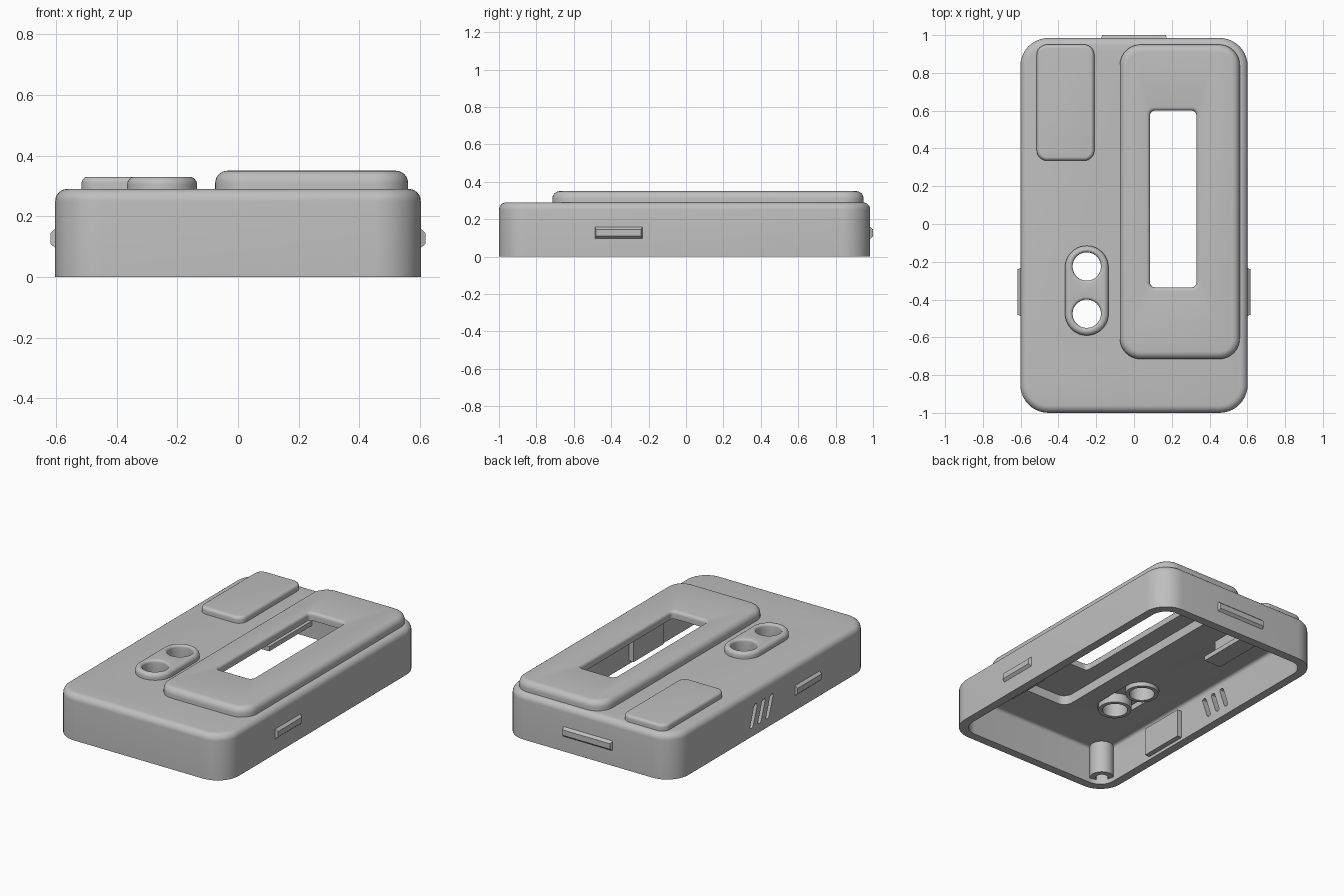
import bpy
import bmesh
import math
from mathutils import Vector

if "Cube" in bpy.data.objects:
    bpy.data.objects.remove(bpy.data.objects["Cube"], do_unlink=True)

grey = bpy.data.materials.new("light_grey_plastic")
grey.use_nodes = True
grey.diffuse_color = (0.52, 0.52, 0.52, 1)
grey.node_tree.nodes["Principled BSDF"].inputs["Base Color"].default_value = (0.52, 0.52, 0.52, 1)


def finish(name, bm):
    """Turn a bmesh into a named object with the plastic material."""
    bmesh.ops.remove_doubles(bm, verts=bm.verts, dist=1e-5)
    bmesh.ops.recalc_face_normals(bm, faces=bm.faces)
    mesh = bpy.data.meshes.new(name)
    bm.to_mesh(mesh)
    bm.free()
    mesh.materials.append(grey)
    obj = bpy.data.objects.new(name, mesh)
    bpy.context.collection.objects.link(obj)
    return obj


def rounded_prism(name, x0, x1, y0, y1, radius, levels, segs=10):
    """Stack rounded rectangles; each level is (inset, height)."""
    bm = bmesh.new()
    rings = []
    for inset, z in levels:
        ring = []
        r = max(radius - inset, 0.002)
        for k, (cx, cy) in enumerate(((x1, y1), (x0, y1), (x0, y0), (x1, y0))):
            sx = -1 if cx == x1 else 1
            sy = -1 if cy == y1 else 1
            for i in range(segs + 1):
                a = math.pi / 2 * (k + i / segs)
                ring.append(bm.verts.new((cx + sx * (inset + r) + r * math.cos(a),
                                          cy + sy * (inset + r) + r * math.sin(a), z)))
        rings.append(ring)
    for low, high in zip(rings, rings[1:]):
        for i in range(len(low)):
            j = (i + 1) % len(low)
            bm.faces.new((low[i], low[j], high[j], high[i]))
    bm.faces.new(rings[0])
    bm.faces.new(rings[-1])
    return finish(name, bm)


def fillet(bottom, top, f, steps=6):
    """Levels of a wall that ends in a rounded top edge."""
    arc = [math.pi / 2 * i / steps for i in range(steps + 1)]
    return [(0, bottom)] + [(f * (1 - math.cos(a)), top - f + f * math.sin(a)) for a in arc]


def flare(bottom, top, f, steps=5):
    """Levels of a cutter that rounds the rim of a hole outwards."""
    arc = [math.pi / 2 * i / steps for i in range(steps + 1)]
    return [(0, bottom)] + [(-f * (1 - math.cos(a)), top - f + f * math.sin(a)) for a in arc] + [(-f, top + 0.1)]


def cut(target, *cutters):
    """Subtract cutters from the target and discard them."""
    for cutter in cutters:
        cutter.hide_render = True
        mod = target.modifiers.new("cut", "BOOLEAN")
        mod.operation = "DIFFERENCE"
        mod.solver = "EXACT"
        mod.object = cutter
        bpy.context.view_layer.objects.active = target
        bpy.ops.object.modifier_apply(modifier=mod.name)
        bpy.data.objects.remove(cutter, do_unlink=True)


def box(name, x0, x1, y0, y1, z0, z1):
    bm = bmesh.new()
    bmesh.ops.create_cube(bm, size=1)
    for v in bm.verts:
        v.co = Vector(((x0 + x1) / 2 + v.co.x * (x1 - x0),
                       (y0 + y1) / 2 + v.co.y * (y1 - y0),
                       (z0 + z1) / 2 + v.co.z * (z1 - z0)))
    return finish(name, bm)


def snap_ridge(name, centre, outward, length):
    """Tapered ridge on the outside of a wall."""
    bm = bmesh.new()
    bmesh.ops.create_cube(bm, size=1)
    out = Vector(outward)
    along = Vector((-out.y, out.x, 0))
    for v in bm.verts:
        outer = v.co.x > 0
        wide = length - 0.02 if outer else length
        tall = 0.035 if outer else 0.08
        v.co = (Vector(centre) + out * (0.016 if outer else -0.01)
                + along * v.co.y * wide + Vector((0, 0, v.co.z * tall)))
    return finish(name, bm)


# Hollow main shell, open underneath
BACK, WALL, CEILING = 0.985, 0.055, 0.24
HOLES = (-0.225, -0.475)
HOLE_X = -0.25
shell = rounded_prism("shell", -0.602, 0.602, -1, BACK, 0.15, fillet(0, 0.29, 0.04))
inside = rounded_prism("inside_cutter", -0.602 + WALL, 0.602 - WALL, -1 + WALL, BACK - WALL, 0.1,
                       fillet(-0.1, CEILING, 0.02))
panel_gap = rounded_prism("panel_gap_cutter", -0.025, 0.51, -0.665, 0.9, 0.06, [(0, 0.1), (0, 0.4)])
oval_gap = rounded_prism("oval_gap_cutter", -0.355, -0.145, -0.58, -0.125, 0.105, [(0, 0.1), (0, 0.4)])
cut(shell, inside, panel_gap, oval_gap)

# Slanted vent slots in the right wall
for i in range(3):
    slot = rounded_prism("vent_cutter", -0.07, 0.07, -0.016, 0.016, 0.015, [(0, -0.1), (0, 0.1)], 4)
    for v in slot.data.vertices:
        x, y, z = v.co
        v.co = (-0.6 + z, 0.02 + 0.08 * i + y - 0.35 * x, 0.125 + x)
    bm = bmesh.new()
    bm.from_mesh(slot.data)
    bmesh.ops.recalc_face_normals(bm, faces=bm.faces)
    bm.to_mesh(slot.data)
    bm.free()
    cut(shell, slot)

# Raised panel with a long window, hollow below
panel = rounded_prism("window_panel", -0.075, 0.56, -0.715, 0.95, 0.11, fillet(0.265, 0.35, 0.04))
cut(panel,
    rounded_prism("panel_inside_cutter", -0.025, 0.51, -0.665, 0.9, 0.06, [(0, 0.1), (0, 0.3)]),
    rounded_prism("window_cutter", 0.085, 0.33, -0.335, 0.6, 0.025, flare(0.1, 0.35, 0.02)))

# Small raised pad
pad = rounded_prism("raised_pad", -0.515, -0.21, 0.335, 0.95, 0.055, fillet(0.265, 0.33, 0.02))

# Oval button surround and its two guide tubes
oval = rounded_prism("button_surround", -0.365, -0.135, -0.59, -0.115, 0.1149, fillet(0.275, 0.33, 0.025), 16)
parts = [shell, panel, pad, oval]


def round_cutter(y, r, levels):
    return rounded_prism("round_cutter", HOLE_X - r, HOLE_X + r, y - r, y + r, r, levels, 12)


for label, y in zip(("back", "front"), HOLES):
    cut(oval, round_cutter(y, 0.075, flare(0.1, 0.33, 0.015)))
    tube = round_cutter(y, 0.098, [(0, 0.215), (0, 0.3)])
    tube.name = label + "_button_tube"
    cut(tube, round_cutter(y, 0.075, [(0, 0.1), (0, 0.4)]))
    parts.append(tube)

# Snap ridges outside and their backing blocks inside
for label, s in (("left", 1), ("right", -1)):
    parts.append(snap_ridge(label + "_snap_ridge", (s * 0.602, -0.36, 0.127), (s, 0, 0), 0.26))
    xs = sorted((s * 0.515, s * 0.57))
    parts.append(box(label + "_snap_block", *xs, -0.51, -0.21, 0.02, 0.2))
parts.append(snap_ridge("back_snap_ridge", (0, BACK, 0.127), (0, 1, 0), 0.355))

# Inner bracket running to the back wall
parts.append(box("bracket_wall", -0.25, -0.21, 0.5, 0.95, 0.08, 0.26))
parts.append(box("bracket_shelf", -0.215, -0.13, 0.5, 0.95, 0.08, 0.11))

# Corner screw post with a blind hole
post = rounded_prism("screw_post", -0.575, -0.43, -0.97, -0.825, 0.0725, [(0, 0.03), (0, 0.26)])
cut(post, rounded_prism("screw_cutter", -0.54, -0.465, -0.935, -0.86, 0.0375, [(0, -0.1), (0, 0.18)]))
parts.append(post)

# Smooth the rounded edges, keep the corners crisp
bpy.ops.object.select_all(action="DESELECT")
for obj in parts:
    obj.select_set(True)
bpy.context.view_layer.objects.active = shell
bpy.ops.object.shade_smooth_by_angle(angle=math.radians(30))
